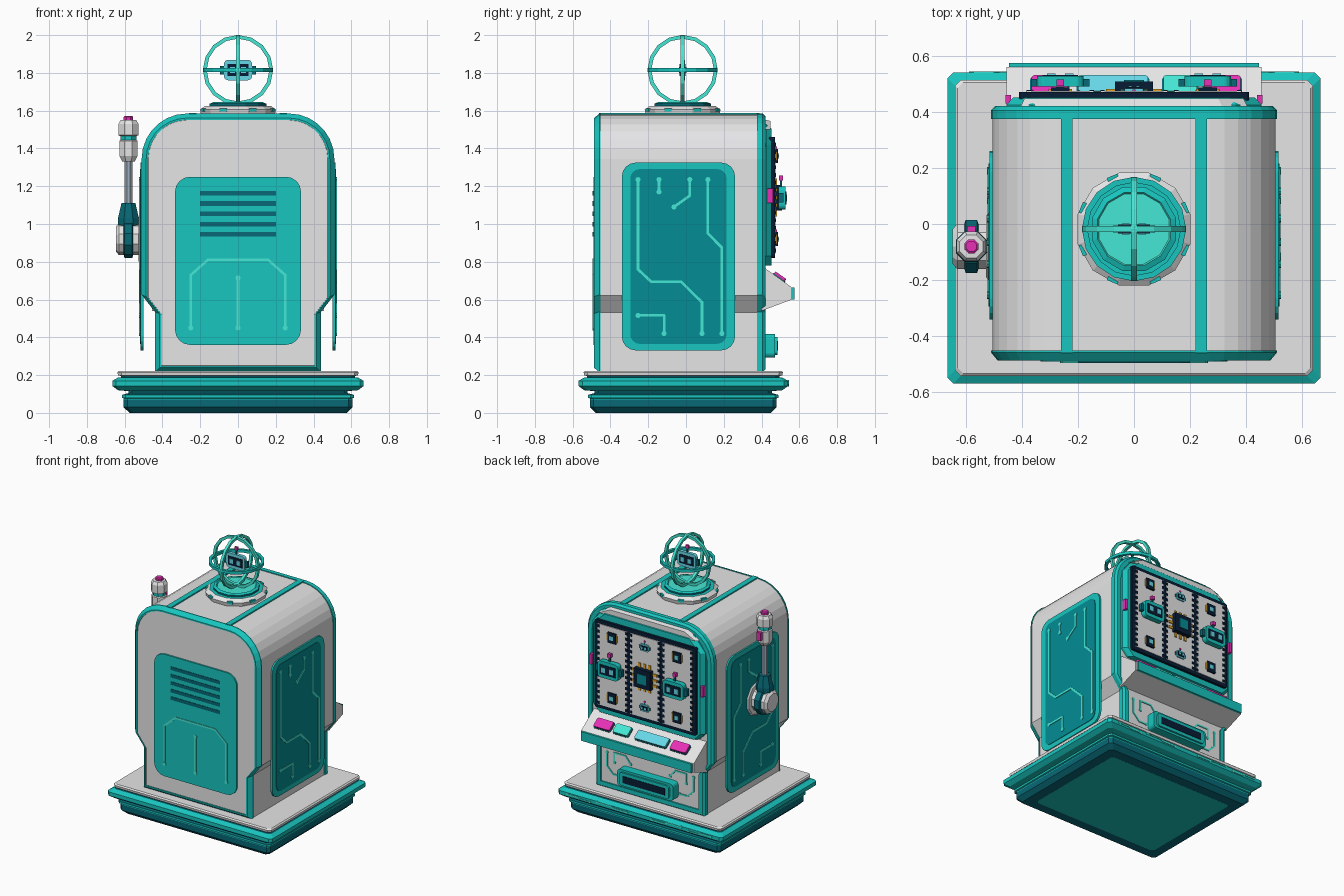
import bpy, bmesh
from math import sin, cos, pi, atan2
from mathutils import Matrix, Vector

if "Cube" in bpy.data.objects:
    bpy.data.objects.remove(bpy.data.objects["Cube"])

COLOURS = dict(
    grey=(.79, .79, .8), teal=(.009, .56, .52), panel_teal=(.001, .27, .3),
    light_teal=(.06, .8, .66), navy=(.002, .012, .035), deep_teal=(.002, .14, .18),
    magenta=(.8, .03, .47), cyan=(.15, .75, .88), amber=(.9, .43, .02), steel=(.35, .44, .53))
MATS = {}
for key, c in COLOURS.items():
    m = MATS[key] = bpy.data.materials.new(key)
    m.use_nodes = True
    m.diffuse_color = (*c, 1)
    m.node_tree.nodes["Principled BSDF"].inputs["Base Color"].default_value = (*c, 1)


def finish(name, bm, mats):
    bmesh.ops.recalc_face_normals(bm, faces=bm.faces[:])
    me = bpy.data.meshes.new(name)
    bm.to_mesh(me)
    bm.free()
    for k in mats:
        me.materials.append(MATS[k])
    ob = bpy.data.objects.new(name, me)
    bpy.context.collection.objects.link(ob)
    return ob


def loft(name, rings, bands, cyclic=False):
    """Skin equal rings; bands is one colour, or one colour per gap."""
    gaps = len(rings) if cyclic else len(rings) - 1
    if isinstance(bands, str):
        bands = [bands] * gaps
    slots = list(dict.fromkeys(bands))
    bm = bmesh.new()
    vs = [[bm.verts.new(p) for p in r] for r in rings]
    n = len(vs[0])
    for i in range(gaps):
        a, b = vs[i], vs[(i + 1) % len(vs)]
        for j in range(n):
            k = (j + 1) % n
            bm.faces.new((a[j], a[k], b[k], b[j])).material_index = slots.index(bands[i])
    if not cyclic:
        bm.faces.new(vs[0]).material_index = slots.index(bands[0])
        bm.faces.new(vs[-1]).material_index = slots.index(bands[-1])
    return finish(name, bm, slots)


def plane(o, u, v, n):
    return Matrix.Translation(o) @ Matrix((u, v, n)).transposed().to_4x4()


X, Y, Z = Vector((1, 0, 0)), Vector((0, 1, 0)), Vector((0, 0, 1))
FRONT, BACK = plane((0, 0, 0), X, Z, -Y), plane((0, 0, 0), X, Z, Y)


def plate(name, P, cx, cy, w, h, d0, d1, mat, r=0):
    """Rounded rectangle on plane P, between depths d0 and d1."""
    pts = []
    for q, (sx, sy) in enumerate(((1, 1), (-1, 1), (-1, -1), (1, -1))):
        for k in range(5 if r else 1):
            a = (q + k / 4) * pi / 2
            pts.append((cx + sx * (w / 2 - r) + r * cos(a), cy + sy * (h / 2 - r) + r * sin(a)))
    return loft(name, [[P @ Vector((x, y, d)) for x, y in pts] for d in (d0, d1)], mat)


def lathe(name, P, profile, bands, n=12):
    return loft(name, [[P @ Vector((r * cos(2 * pi * (k + .5) / n), r * sin(2 * pi * (k + .5) / n), h))
                        for k in range(n)] for r, h in profile], bands)


def traces(name, P, paths, depth, w=.014):
    """Flat circuit lines with round pads at their ends."""
    bm = bmesh.new()
    for path in paths:
        for (ax, ay), (bx, by) in zip(path, path[1:]):
            length = ((bx - ax) ** 2 + (by - ay) ** 2) ** .5
            M = P @ Matrix.Translation(((ax + bx) / 2, (ay + by) / 2, depth)) \
                @ Matrix.Rotation(atan2(by - ay, bx - ax), 4, 'Z') \
                @ Matrix.Diagonal((length + w * .5, w, .006, 1))
            bmesh.ops.create_cube(bm, size=1, matrix=M)
        for x, y in (path[0], path[-1]):
            bmesh.ops.create_cone(bm, cap_ends=True, segments=8, radius1=w, radius2=w, depth=.007,
                                  matrix=P @ Matrix.Translation((x, y, depth)))
    return finish(name, bm, ["light_teal"])


# Stepped base with clipped corners
def base_ring(d, z):
    x, y0, y1, c = .665 - d, -.569 + d, .54 - d, .02
    return [(-x + c, y0, z), (x - c, y0, z), (x, y0 + c, z), (x, y1 - c, z),
            (x - c, y1, z), (-x + c, y1, z), (-x, y1 - c, z), (-x, y0 + c, z)]


STEPS = [(.16, 0, "deep_teal"), (.09, 0, "deep_teal"), (.06, .03, "deep_teal"), (.06, .07, "teal"),
         (.06, .077, "teal"), (.05, .08, "teal"), (.05, .095, "deep_teal"), (.085, .105, "deep_teal"),
         (.085, .115, "teal"), (.03, .12, "teal"), (0, .142, "teal"), (0, .17, "teal"),
         (.03, .187, "deep_teal"), (.045, .188, "deep_teal"), (.045, .196, "grey"), (.03, .198, "grey"),
         (.027, .215, "grey"), (.036, .223, "grey")]
loft("base", [base_ring(d, z) for d, z, _ in STEPS], [m for *_, m in STEPS[:-1]])
loft("base_underside", [base_ring(.16, z) for z in (.004, -.001)], "teal")
for s in (-1, 1):
    traces("base_trace", BACK, [[(s * .1, .155), (s * .2, .155), (s * .23, .165), (s * .34, .165)],
                                [(s * .4, .15), (s * .48, .15), (s * .5, .16), (s * .58, .16)]], .541, .009)


# Cabinet: arched outline with a narrower foot
def outline(d, y):
    half = [(.44 - d, .215 + d), (.44 - d, .535 - d * .4), (.51 - d, .625 - d * .4)]
    half += [(.27 + (.24 - d) * cos(k * pi / 14), 1.345 + (.24 - d) * sin(k * pi / 14)) for k in range(8)]
    return [(x, y, z) for x, z in half] + [(-x, y, z) for x, z in reversed(half)]


loft("cabinet", [outline(.035, -.48), outline(.006, -.455), outline(.006, .39), outline(.03, .41)], "grey")
loft("front_frame", [outline(d, y) for d, y in
                     ((0, -.452), (0, -.458), (.024, -.487), (.034, -.487), (.034, -.452))], "teal", True)
loft("screen_side_frame", [outline(d, y) for d, y in
                           ((0, .375), (0, .405), (.014, .42), (.045, .42), (.045, .375))], "teal", True)
for s in (-1, 1):
    plate("roof_strip", plane((0, 0, 0), X, Y, Z), s * .24, -.035, .04, .85, 1.57, 1.588, "teal")

# Front service panel with vents
plate("front_panel", FRONT, 0, .805, .667, .89, .475, .491, "teal", .08)
for k in range(5):
    plate("vent", FRONT, 0, 1.163 - k * .0545, .4, .024, .48, .494, "deep_teal")
traces("front_traces", FRONT, [
    [(-.25, .45), (-.25, .73), (-.16, .81), (.16, .81), (.25, .73), (.25, .45)], [(0, .45), (0, .715)]], .492)

# Side circuit panels
SIDE = [[(-.254, 1.235), (-.254, .76), (-.185, .695), (-.026, .695), (.085, .585), (.085, .42)],
        [(.116, 1.235), (.116, .95), (.19, .875), (.19, .42)], [(-.143, 1.235), (-.143, 1.17)],
        [(.02, 1.235), (.02, 1.15), (-.064, 1.09)], [(-.254, .516), (-.116, .516), (-.116, .42)]]
for s in (-1, 1):
    P = plane((0, 0, 0), Y, Z, X * s)
    plate("side_panel", P, -.04, .828, .6, .995, .5, .515, "teal", .075)
    plate("side_panel_inset", P, -.04, .828, .51, .925, .51, .519, "panel_teal", .05)
    traces("side_traces", P, SIDE, .52)


def robot(P, cx, cz, s, d, head="teal", t=.02):
    """Small robot head standing out from depth d by t plus plates."""
    def part(name, x, z, w, h, a, b, m, r=0):
        plate("robot_" + name, P, cx + x * s, cz + z * s, w * s, h * s, d + a, d + b, m, r * s)
    part("ears", 0, 0, .21, .05, 0, t * .7, "deep_teal")
    part("head", 0, 0, .165, .12, 0, t, head, .025)
    part("face", 0, 0, .125, .07, t * .5, t + .004, "navy")
    for e in (-1, 1):
        part("eye", e * .032, 0, .03, .036, t * .5, t + .008, "cyan")
    part("antenna", 0, .078, .012, .04, t * .2, t * .5, "deep_teal")
    part("antenna_tip", 0, .105, .026, .026, t * .05, t * .65, "magenta")


def chip(cx, cz, d):
    """Square processor with pins."""
    for k in (-1, 0, 1):
        plate("chip_pins", BACK, cx, cz + k * .04, .2, .018, d, d + .008, "amber")
        plate("chip_pins", BACK, cx + k * .04, cz, .018, .2, d, d + .008, "amber")
    plate("chip_body", BACK, cx, cz, .135, .135, d, d + .035, "navy")
    plate("chip_core", BACK, cx, cz, .07, .07, d, d + .04, "panel_teal")


# Screen with three reels
loft("screen_bezel", [[(x, y, z) for x, z in (
    (-w, .83), (-w + .05, .78), (w - .05, .78), (w, .83), (w, 1.42), (w - .09, top), (-w + .09, top), (-w, 1.42))]
    for w, y, top in ((.455, .4, 1.53), (.455, .425, 1.53), (.43, .452, 1.505))], "teal")
loft("screen_visor", [[(-w, y, 1.5), (w, y, 1.5), (w - .09, y, z), (-w + .09, y, z)]
                      for w, y, z in ((.41, .41, 1.555), (.39, .448, 1.545))], "grey")
plate("screen_back", BACK, 0, 1.14, .82, .64, .44, .47, "navy", .015)
for i in (-1, 0, 1):
    x = i * .263
    plate("reel", BACK, x, 1.14, .238, .59, .46, .475, "grey")
    for s in (-1, 1):
        ticks = plate("reel_ticks", BACK, x + s * .112, .86, .015, .02, .47, .477, "navy")
        rows = ticks.modifiers.new("rows", 'ARRAY')
        rows.count = 15
        rows.use_relative_offset = False
        rows.use_constant_offset = True
        rows.constant_offset_displace = (0, 0, .04)
    for z in (.92, 1.36):
        if i:
            plate("icon_pins", BACK, x, z, .085, .05, .474, .481, "amber")
            plate("icon_chip", BACK, x, z, .065, .075, .474, .486, "navy")
            plate("icon_core", BACK, x, z, .03, .03, .474, .489, "cyan")
        else:
            robot(BACK, x, z, .42, .474, "cyan", .01)
    if i:
        robot(BACK, x, 1.138, 1, .49, "teal", .038)
        plate("bezel_light", BACK, i * .448, 1.15, .02, .075, .43, .46, "magenta")
    else:
        chip(x, 1.14, .474)

# Button console
CONSOLE = [(.4, .775), (.42, .765), (.56, .665), (.56, .6), (.4, .54)]
loft("console", [[(x, y, z) for y, z in CONSOLE] for x in (-.455, .455)], "grey")
plate("console_lip", BACK, 0, .632, .89, .066, .55, .575, "teal")
down = Vector((0, .14, -.1)).normalized()
SLOPE = plane((0, .492, .714), X, -down, X.cross(down))
for x, w, m in ((.315, .13, "magenta"), (.165, .12, "light_teal"), (-.075, .25, "cyan"), (-.3, .13, "magenta")):
    plate("button_rim", SLOPE, x, 0, w + .01, .08, -.01, .004, "deep_teal", .015)
    plate("button", SLOPE, x, 0, w, .07, -.01, .018, m, .012)

# Payout tray
plate("tray", BACK, 0, .355, .45, .125, .4, .472, "teal", .025)
plate("tray_rim", BACK, 0, .355, .4, .095, .46, .485, "teal", .02)
plate("tray_slot", BACK, 0, .355, .34, .05, .47, .488, "navy")
for s in (-1, 1):
    traces("tray_traces", BACK, [[(s * .24, .33), (s * .3, .33), (s * .35, .38), (s * .35, .48)],
                                 [(s * .16, .44), (s * .2, .49), (s * .29, .49), (s * .29, .42)]], .412, .011)

# Lever with hub
HUB = plane((-.5, -.08, .92), Y, Z, -X)
lathe("lever_hub", HUB, [(.125, 0), (.125, .02), (.115, .028), (.085, .028), (.085, .055), (.1, .06), (.1, .1),
                         (.085, .105), (.085, .13), (.065, .147)],
      ["grey"] * 4 + ["deep_teal"] * 3 + ["grey"] * 2, 10)
ARM = plane((-.58, -.08, 0), X, Y, Z)
lathe("lever_arm", ARM, [(.045, .94), (.06, 1), (.06, 1.03), (.04, 1.11), (.022, 1.112), (.022, 1.33), (.035, 1.33),
                         (.052, 1.36), (.052, 1.44), (.045, 1.445), (.045, 1.465), (.057, 1.47), (.057, 1.53),
                         (.045, 1.55), (.027, 1.551), (.027, 1.567), (.02, 1.572)],
      ["deep_teal"] * 4 + ["steel"] * 2 + ["grey"] * 3 + ["teal"] + ["grey"] * 4 + ["magenta"] * 2, 8)
plate("lever_trigger", plane((-.58, -.08, 0), X, Z, Y), 0, 1.41, .03, .06, .04, .072, "magenta")

# Roof turret and wire globe
TOP = plane((0, -.018, 0), X, Y, Z)
lathe("turret", TOP, [(.2, 1.57), (.208, 1.605), (.18, 1.625), (.155, 1.625), (.155, 1.637), (.135, 1.645),
                      (.13, 1.638)], ["grey", "grey", "teal", "deep_teal", "teal", "light_teal"])
for k in range(8):
    R = TOP @ Matrix.Rotation((k + .5) * pi / 4, 4, 'Z')
    plate("turret_stud", R, .197, 0, .016, .04, 1.595, 1.612, "teal")
for name, u, v in (("globe_ring_x", X, Z), ("globe_ring_y", Y, Z), ("globe_ring_z", X, Y)):
    P = plane((0, -.018, 1.815), u, v, u.cross(v))
    loft(name, [[P @ Vector((r * cos(k * pi / 8), r * sin(k * pi / 8), h))
                 for r, h in ((.166, -.01), (.186, -.01), (.186, .01), (.166, .01))] for k in range(16)],
         "teal" if v == Y else "light_teal", True)
for n in (Y, -Y):
    robot(plane((0, -.018, 1.815), X, Z, n), 0, 0, .9, 0, "cyan", .012)
